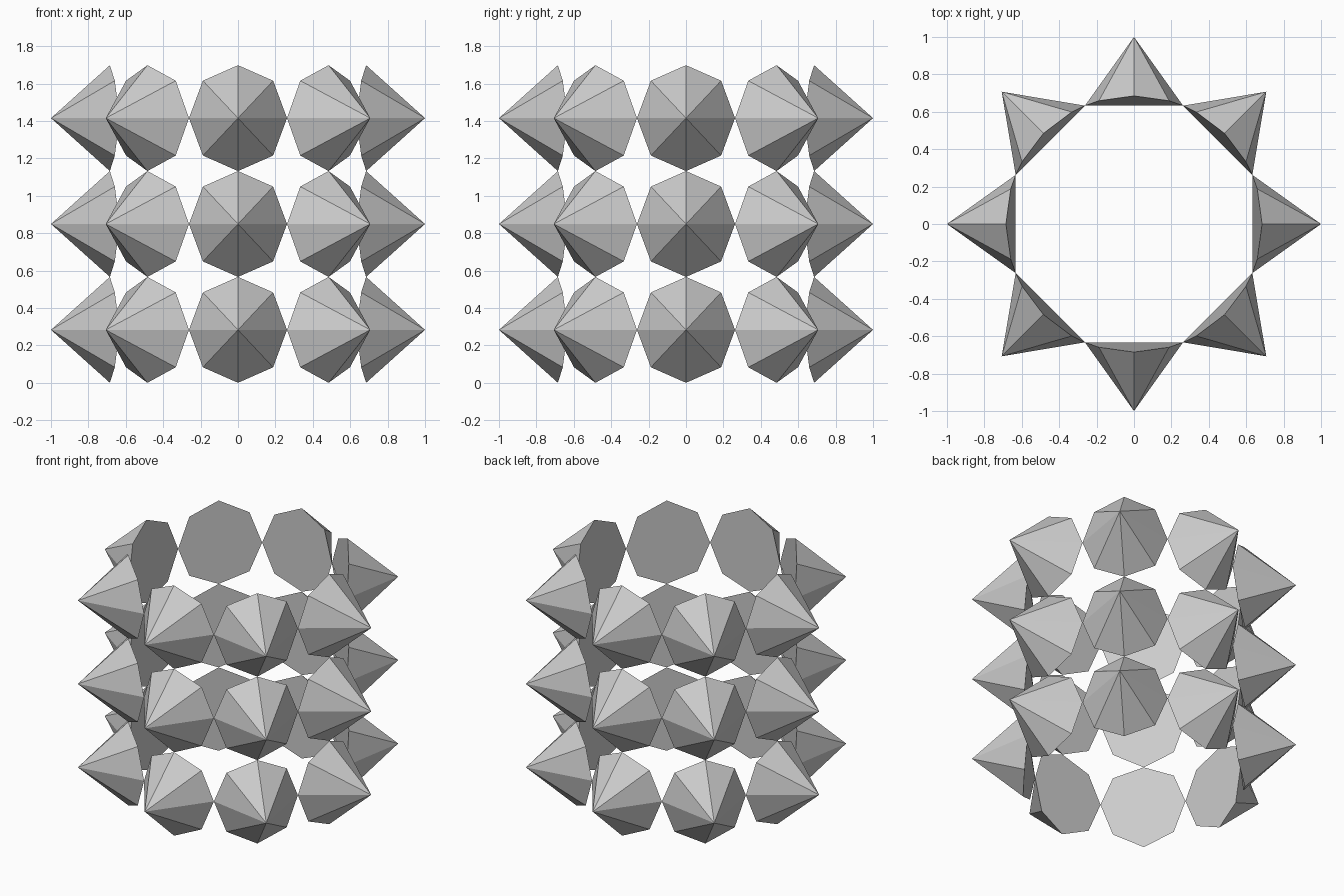
import bpy, bmesh
from math import sin, cos, pi
from mathutils import Matrix

if "Cube" in bpy.data.objects:
    bpy.data.objects.remove(bpy.data.objects["Cube"])

WALL_R = 0.685      # radius of the cylinder the stud bases lie on
TIP_R = 1.0         # radius of the stud tips
STUD_R = 0.283      # half height of each stud
COUNT, ROWS, SIDES = 8, 3, 8


def stud_mesh():
    """Octagonal spike pointing along -y, its base wrapped onto the cylinder."""
    bm = bmesh.new()
    base = []
    for i in range(SIDES):
        t = 2 * pi * i / SIDES
        a = cos(t) * pi / COUNT          # wrap width into an angle
        base.append(bm.verts.new((WALL_R * sin(a), -WALL_R * cos(a), STUD_R * sin(t))))
    tip = bm.verts.new((0, -TIP_R, 0))
    for i in range(SIDES):
        bm.faces.new((base[i], base[(i + 1) % SIDES], tip))
    bm.faces.new(base[::-1])
    bmesh.ops.recalc_face_normals(bm, faces=bm.faces)
    mesh = bpy.data.meshes.new("spike_stud")
    bm.to_mesh(mesh)
    bm.free()
    return mesh


# Three stacked rings of eight studs
mesh = stud_mesh()
for row in range(ROWS):
    for k in range(COUNT):
        ob = bpy.data.objects.new(f"spike_stud_row{row + 1}_{k + 1}", mesh)
        z = STUD_R * (2 * row + 1)
        ob.matrix_world = Matrix.Translation((0, 0, z)) @ Matrix.Rotation(2 * pi * k / COUNT, 4, 'Z')
        bpy.context.collection.objects.link(ob)
